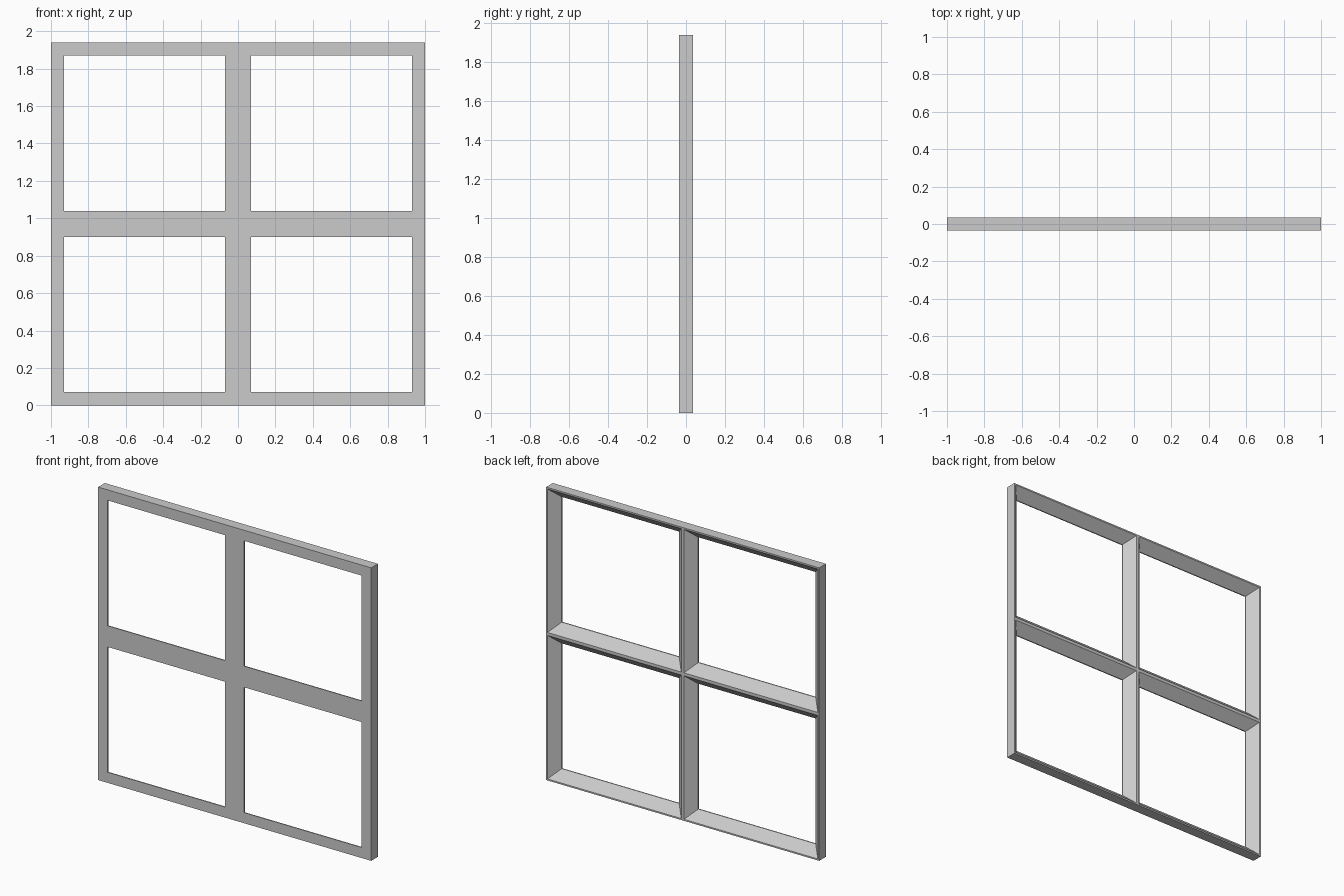
import bpy
import bmesh

cube = bpy.data.objects.get("Cube")
if cube:
    bpy.data.objects.remove(cube, do_unlink=True)

WIDTH, HEIGHT = 1.0, 0.97    # size of one pane cell
BAR, RIM = 0.07, 0.01        # bar width at the front and at the back
FRONT, BACK = -0.035, 0.035
LIP = FRONT + 0.007          # short straight edge before the bevel

grey = bpy.data.materials.new("light_grey")
grey.use_nodes = True
colour = (0.6, 0.6, 0.6, 1)
grey.diffuse_color = colour
grey.node_tree.nodes["Principled BSDF"].inputs["Base Color"].default_value = colour

bm = bmesh.new()


def ring(inset, y):
    """Rectangle of vertices inset from the cell border."""
    x0, x1 = inset, WIDTH - inset
    z0, z1 = inset, HEIGHT - inset
    return [bm.verts.new((x, y, z)) for x, z in
            ((x0, z0), (x1, z0), (x1, z1), (x0, z1))]


def bridge(a, b, sides=range(4)):
    for i in sides:
        j = (i + 1) % 4
        bm.faces.new((a[i], a[j], b[j], b[i]))


# One pane cell: front face, lip, bevel, back rim
rings = [ring(0, FRONT), ring(BAR, FRONT), ring(BAR, LIP),
         ring(RIM, BACK), ring(0, BACK)]
for a, b in zip(rings, rings[1:]):
    bridge(a, b)

# Outer walls on the right and top sides only; the others join neighbours
bridge(rings[-1], rings[0], (1, 2))
bmesh.ops.recalc_face_normals(bm, faces=bm.faces)

mesh = bpy.data.meshes.new("window_frame")
bm.to_mesh(mesh)
bm.free()
mesh.materials.append(grey)
frame = bpy.data.objects.new("window_frame", mesh)
frame.location.z = HEIGHT
bpy.context.collection.objects.link(frame)

# Mirror the cell into a two by two window
mirror = frame.modifiers.new("four_panes", 'MIRROR')
mirror.use_axis = (True, False, True)
mirror.use_clip = True
